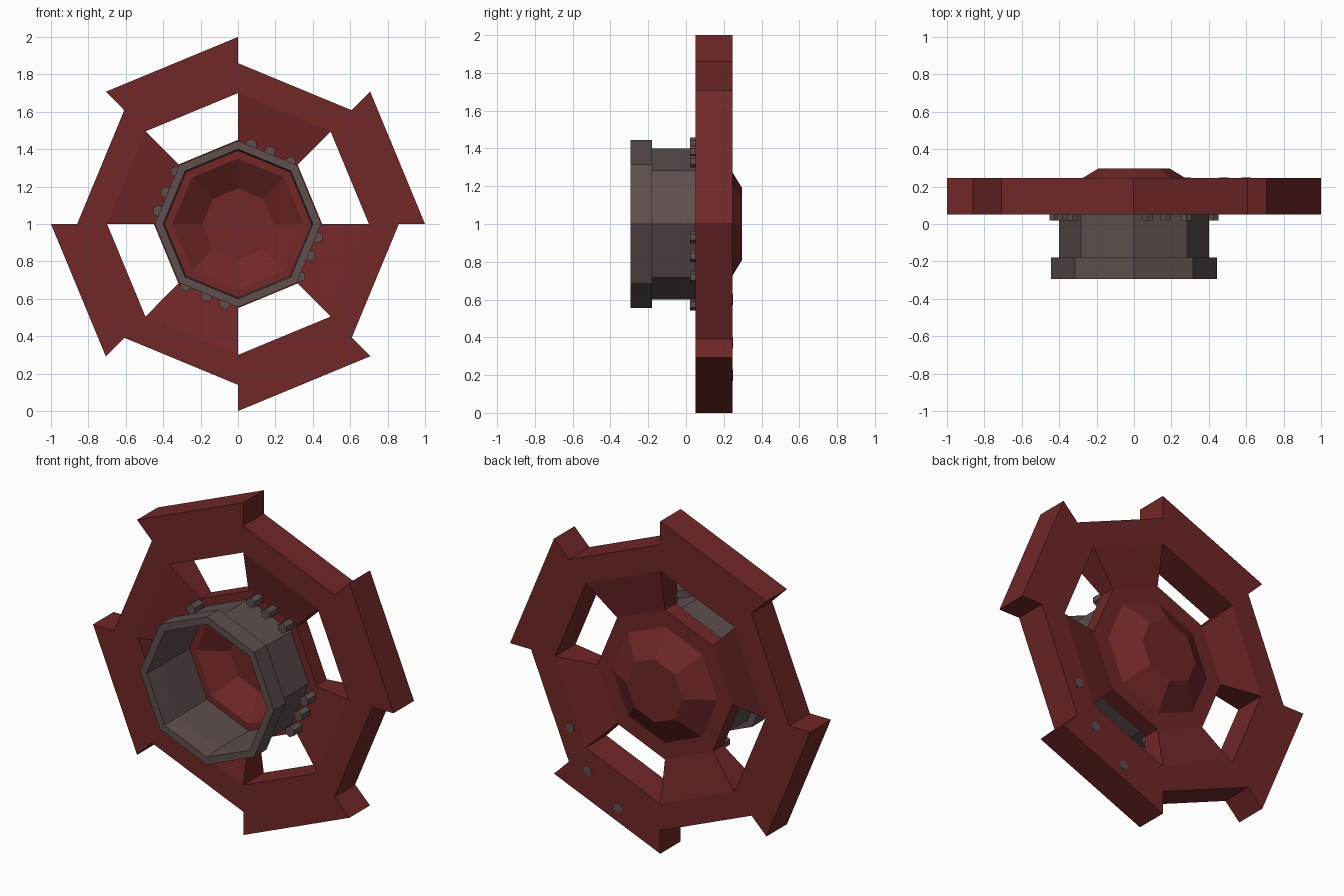
import bpy, bmesh, math

if "Cube" in bpy.data.objects:
    bpy.data.objects.remove(bpy.data.objects["Cube"])

def material(name, rgb):
    m = bpy.data.materials.new(name)
    m.diffuse_color = (*rgb, 1)
    m.use_nodes = True
    m.node_tree.nodes["Principled BSDF"].inputs["Base Color"].default_value = m.diffuse_color
    return m

RED = material("dark red", (0.165, 0.020, 0.021))
GREY = material("warm grey", (0.112, 0.077, 0.074))
STEP = math.pi / 4

def polar(r, y, a):
    return (r * math.cos(a), y, 1 + r * math.sin(a))

def finish(bm, name, mat):
    bmesh.ops.remove_doubles(bm, verts=bm.verts, dist=1e-4)
    bmesh.ops.recalc_face_normals(bm, faces=bm.faces)
    me = bpy.data.meshes.new(name)
    bm.to_mesh(me)
    bm.free()
    me.materials.append(mat)
    ob = bpy.data.objects.new(name, me)
    bpy.context.collection.objects.link(ob)
    return ob

def face(bm, pts):
    bm.faces.new([bm.verts.new(p) for p in pts])

def sweep(bm, profile, a0, a1):
    """Flat faces between two angles for a polyline of (radius, y)."""
    for (r0, y0), (r1, y1) in zip(profile, profile[1:]):
        pts = [polar(r0, y0, a0)] if r0 == 0 else [polar(r0, y0, a0), polar(r0, y0, a1)]
        pts += [polar(r1, y1, a1)] if r1 == 0 else [polar(r1, y1, a1), polar(r1, y1, a0)]
        face(bm, pts)

# Red wheel: toothed rim, four tapered spokes and a hollow domed hub
F, B = 0.05, 0.245           # rim front and back
HF, HB = 0.10, 0.20          # hub front and back
dome_front = [(0.45, HF), (0.35, HF), (0.19, 0.195), (0, 0.195)]
dome_back = [(0.45, HB), (0.35, HB), (0.19, 0.297), (0, 0.297)]
bm = bmesh.new()
for i in range(8):
    a0, a1 = i * STEP, (i + 1) * STEP
    sweep(bm, dome_front, a0, a1)
    sweep(bm, dome_back, a0, a1)
    if i % 2 == 0:           # tooth sector with a window
        sweep(bm, [(0.7, F), (0.86, F), (1, F), (1, B), (0.86, B), (0.7, B), (0.7, F)], a0, a1)
        sweep(bm, [(0.45, HF), (0.45, HB)], a0, a1)
    else:                    # low sector with a spoke
        sweep(bm, [(0.45, HF), (0.7, F), (0.86, F), (0.86, B), (0.7, B), (0.45, HB)], a0, a1)
    # tooth end and spoke side
    face(bm, [polar(r, y, a0) for r, y in ((0.86, F), (1, F), (1, B), (0.86, B))])
    face(bm, [polar(r, y, a0) for r, y in ((0.45, HF), (0.7, F), (0.7, B), (0.45, HB))])
finish(bm, "toothed_wheel", RED)

# Grey flanged collar in front of the hub
bm = bmesh.new()
collar = [(0.40, HF), (0.40, -0.18), (0.445, -0.18), (0.445, -0.295),
          (0.40, -0.295), (0.392, -0.18), (0.392, HF), (0.40, HF)]
for i in range(8):
    sweep(bm, collar, i * STEP, (i + 1) * STEP)
finish(bm, "flanged_collar", GREY)

# Small hexagonal bolts
def bolt(name, x, z, y0, y1, r):
    bm = bmesh.new()
    bmesh.ops.create_cone(bm, cap_ends=True, segments=6, radius1=r, radius2=r, depth=y1 - y0)
    for v in bm.verts:
        v.co = (x + v.co.x, (y0 + y1) / 2 + v.co.z, 1 + z + v.co.y)
    finish(bm, name, GREY)

# Three at the foot of each spoke
for k in range(4):
    c, s = math.cos(k * math.pi / 2), math.sin(k * math.pi / 2)
    for x, z in ((0.07, 0.425), (0.17, 0.385), (0.28, 0.33)):
        bolt("spoke_bolt", x * c - z * s, x * s + z * c, 0.02, 0.12, 0.032)

# Three flush ends on the back of the rim
for x, z in ((0.60, -0.40), (0.48, -0.63), (0.28, -0.80)):
    bolt("rim_bolt_end", x, z, 0.20, 0.248, 0.03)
